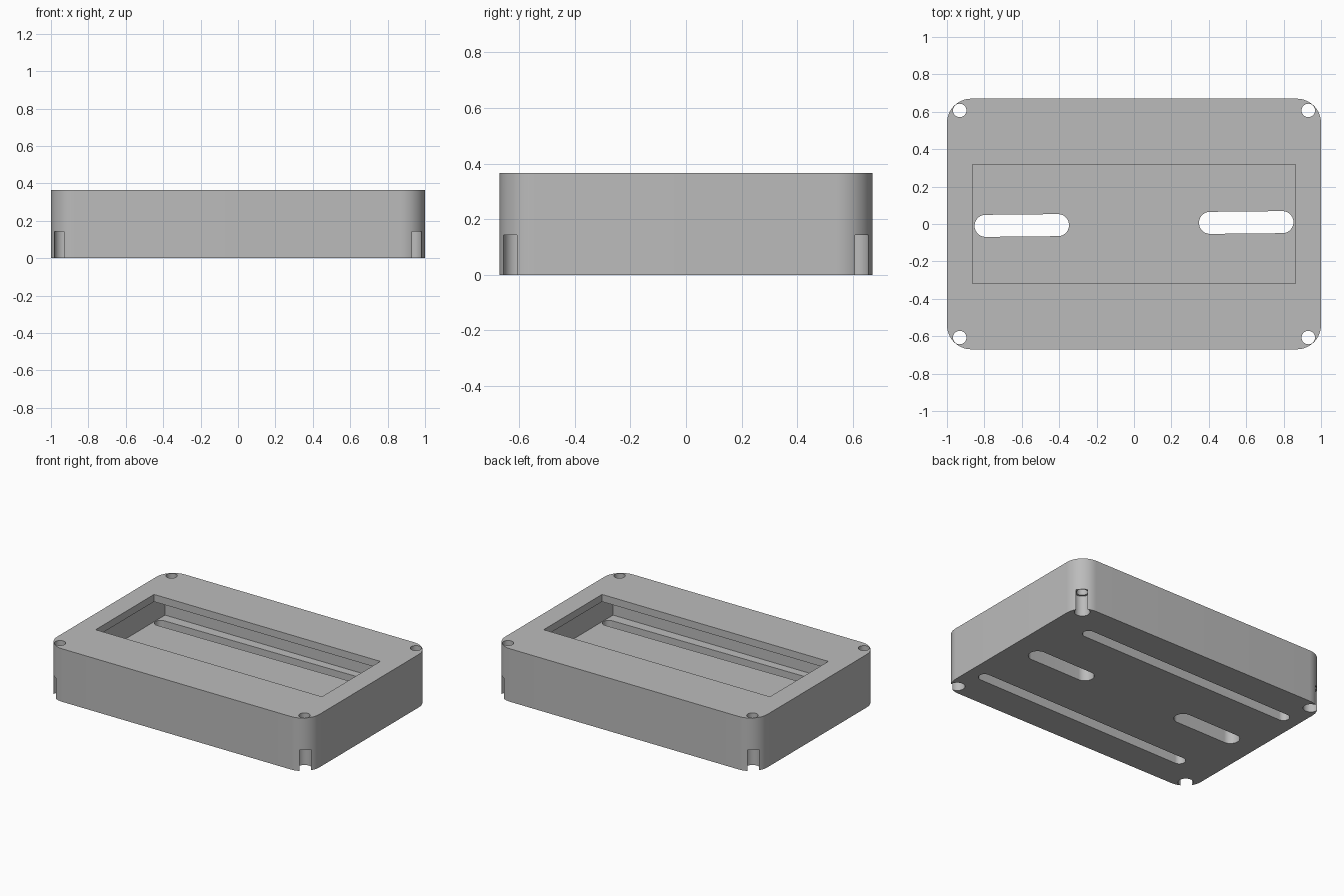
import bpy, bmesh, math

cube = bpy.data.objects.get("Cube")
if cube:
    bpy.data.objects.remove(cube, do_unlink=True)

grey = bpy.data.materials.new("plain grey")
grey.use_nodes = True
grey.diffuse_color = (0.5, 0.5, 0.5, 1)
grey.node_tree.nodes["Principled BSDF"].inputs["Base Color"].default_value = (0.5, 0.5, 0.5, 1)

HEIGHT, FLOOR_TOP, LID_BOTTOM = 0.365, 0.13, 0.315


def rounded_prism(name, x, y, width, depth, z0, z1, radius=0.0, turn=0.0, steps=16):
    """Upright prism: a rectangle with rounded corners, a slot or a cylinder."""
    points = []
    for corner, (sx, sy) in enumerate([(1, 1), (-1, 1), (-1, -1), (1, -1)]):
        px, py = sx * (width / 2 - radius), sy * (depth / 2 - radius)
        for i in range(steps + 1 if radius else 1):
            a = (corner + i / steps) * math.pi / 2
            u, v = px + radius * math.cos(a), py + radius * math.sin(a)
            points.append((x + u * math.cos(turn) - v * math.sin(turn),
                           y + u * math.sin(turn) + v * math.cos(turn), z0))
    bm = bmesh.new()
    face = bm.faces.new([bm.verts.new(p) for p in points])
    bmesh.ops.remove_doubles(bm, verts=bm.verts, dist=1e-5)
    top = bmesh.ops.extrude_face_region(bm, geom=bm.faces[:])["geom"]
    bmesh.ops.translate(bm, vec=(0, 0, z1 - z0),
                        verts=[g for g in top if isinstance(g, bmesh.types.BMVert)])
    bmesh.ops.recalc_face_normals(bm, faces=bm.faces)
    mesh = bpy.data.meshes.new(name)
    bm.to_mesh(mesh)
    bm.free()
    mesh.materials.append(grey)
    obj = bpy.data.objects.new(name, mesh)
    bpy.context.collection.objects.link(obj)
    return obj


# Outer body with rounded corners
case = rounded_prism("enclosure_body", 0, 0, 2, 1.34, 0, HEIGHT, 0.13)

# Inner cavity and the smaller window through the lid
cutters = [
    rounded_prism("cavity_cutter", 0, 0, 1.84, 1.04, FLOOR_TOP, LID_BOTTOM),
    rounded_prism("window_cutter", 0, 0, 1.725, 0.636, FLOOR_TOP + 0.05, HEIGHT + 0.1),
]

for s in (-1, 1):
    # Short mounting slots and long edge slots through the floor
    cutters.append(rounded_prism("short_slot_cutter", s * 0.6, s * 0.008, 0.505, 0.118,
                                 -0.1, FLOOR_TOP + 0.04, 0.0589, 0.01))
    cutters.append(rounded_prism("long_slot_cutter", s * -0.075, s * 0.416, 1.68, 0.08,
                                 -0.1, FLOOR_TOP + 0.04, 0.0399, 0.01))
    # Corner screw holes with wider pockets that break out of the corner
    for t in (-1, 1):
        x, y = s * 0.932, t * 0.607
        cutters.append(rounded_prism("screw_hole_cutter", x, y, 0.072, 0.072,
                                     -0.1, HEIGHT + 0.1, 0.036, steps=8))
        cutters.append(rounded_prism("screw_pocket_cutter", x, y, 0.098, 0.098,
                                     -0.1, 0.143, 0.049, steps=8))

bpy.context.view_layer.objects.active = case
for cutter in cutters:
    cut = case.modifiers.new("cut", "BOOLEAN")
    cut.operation, cut.solver, cut.object = "DIFFERENCE", "EXACT", cutter
    bpy.ops.object.modifier_apply(modifier=cut.name)
    bpy.data.objects.remove(cutter, do_unlink=True)

# Smooth the round walls, keep the edges sharp
bpy.ops.object.select_all(action="DESELECT")
case.select_set(True)
bpy.ops.object.shade_smooth_by_angle(angle=math.radians(30))
